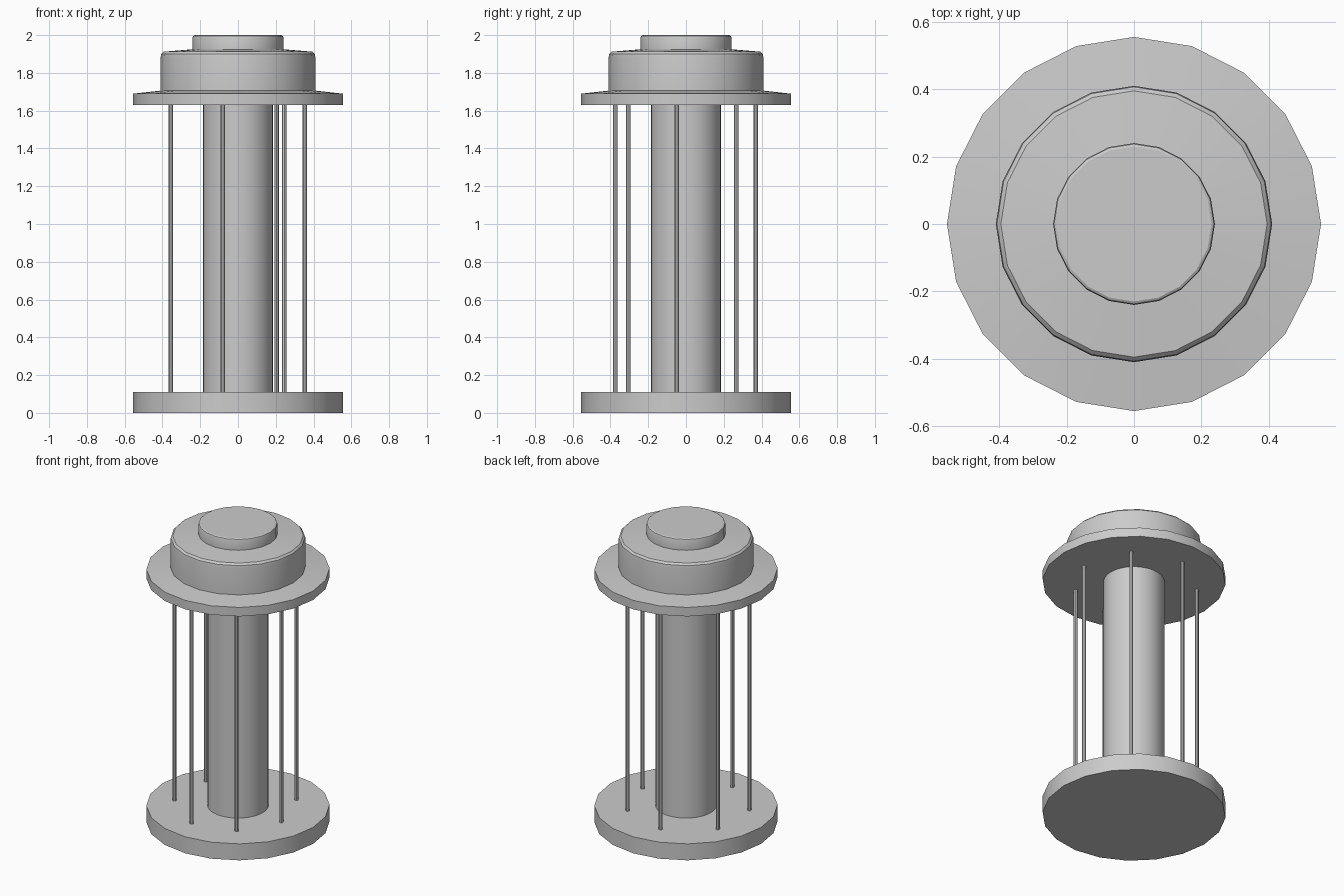
import bpy
import bmesh
from math import cos, sin, tau, radians

if "Cube" in bpy.data.objects:
    bpy.data.objects.remove(bpy.data.objects["Cube"])


def lathe(name, profile, sides=20, at=(0, 0)):
    """Turn (radius, height) points around a vertical axis, capping both ends."""
    bm = bmesh.new()
    rings = [[bm.verts.new((r * cos(tau * i / sides), r * sin(tau * i / sides), z))
              for i in range(sides)] for r, z in profile]
    for a, b in zip(rings, rings[1:]):
        for i in range(sides):
            j = (i + 1) % sides
            bm.faces.new((a[i], a[j], b[j], b[i]))
    bm.faces.new(rings[0][::-1])
    bm.faces.new(rings[-1])
    mesh = bpy.data.meshes.new(name)
    bm.to_mesh(mesh)
    bm.free()
    obj = bpy.data.objects.new(name, mesh)
    obj.location = (at[0], at[1], 0)
    bpy.context.collection.objects.link(obj)
    bpy.ops.object.select_all(action='DESELECT')
    obj.select_set(True)
    bpy.context.view_layer.objects.active = obj
    bpy.ops.object.shade_smooth_by_angle(angle=radians(30))
    return obj


# Base disc and central column
lathe("base", [(0.555, 0), (0.555, 0.11)])
lathe("column", [(0.185, 0.11), (0.185, 1.63)], sides=32)

# Cap: sloped flange, bevelled drum with sloped top, and raised button
lathe("cap", [
    (0.555, 1.63), (0.555, 1.69), (0.41, 1.706),
    (0.41, 1.88), (0.407, 1.90), (0.395, 1.912),
    (0.24, 1.925), (0.24, 1.988), (0.237, 1.996), (0.23, 2.0),
])

# Seven thin rods, spaced slightly unevenly around the column
rod_spots = [(0.354, -0.048), (0.245, 0.266), (-0.072, 0.37), (-0.355, 0.17),
             (-0.355, -0.163), (-0.08, -0.375), (0.204, -0.306)]
for n, spot in enumerate(rod_spots, 1):
    lathe(f"rod_{n}", [(0.012, 0.11), (0.012, 1.63)], sides=8, at=spot)
